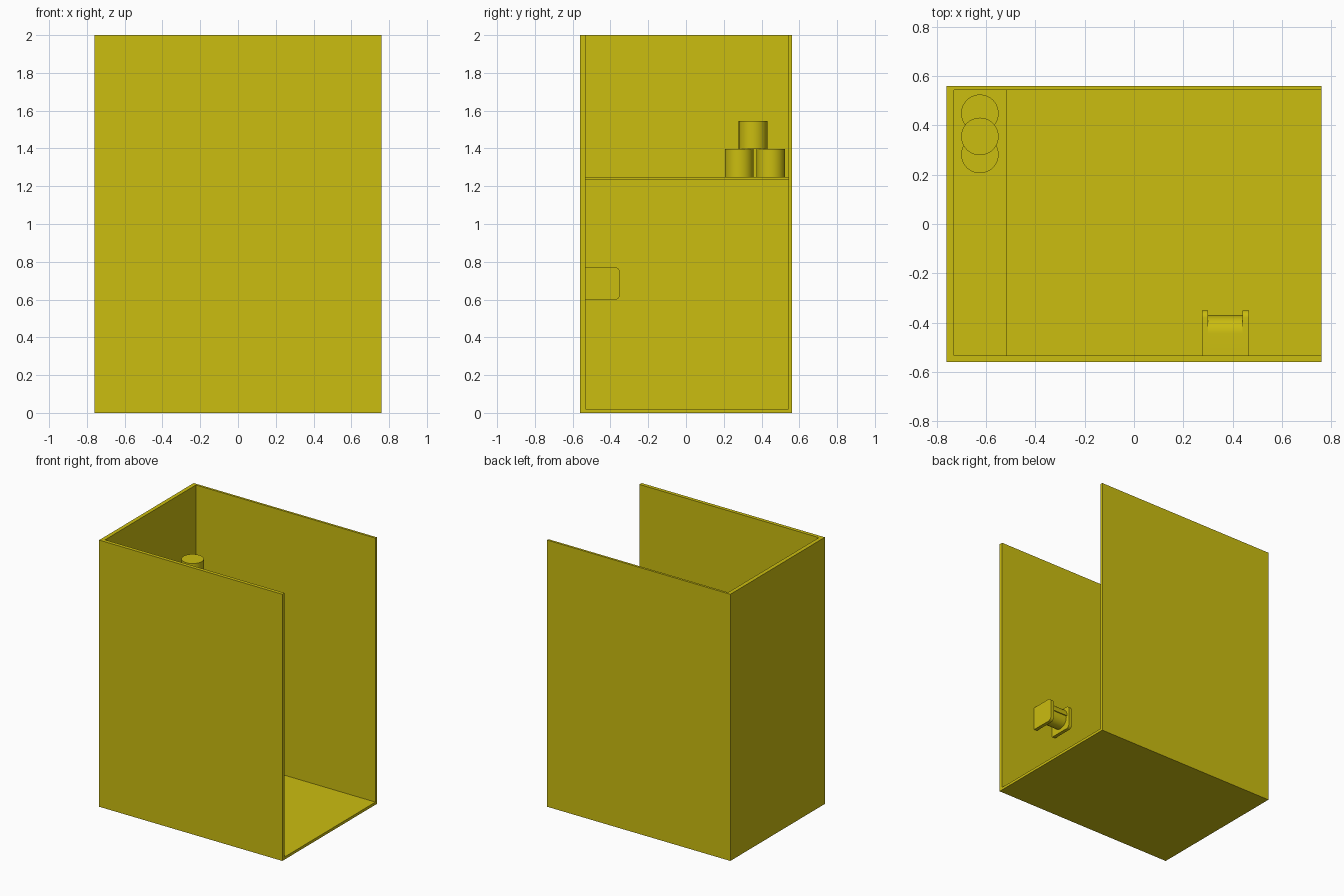
import bpy, bmesh, math
from mathutils import Vector

if "Cube" in bpy.data.objects:
    bpy.data.objects.remove(bpy.data.objects["Cube"])

mat = bpy.data.materials.new("yellow")
mat.diffuse_color = (0.6, 0.51, 0.005, 1)
mat.use_nodes = True
mat.node_tree.nodes["Principled BSDF"].inputs["Base Color"].default_value = mat.diffuse_color


def prism(name, outline, direction, smooth=False):
    """Extrude a closed 3D outline along a direction."""
    bm = bmesh.new()
    face = bm.faces.new([bm.verts.new(p) for p in outline])
    new = bmesh.ops.extrude_face_region(bm, geom=[face])["geom"]
    bmesh.ops.translate(bm, vec=Vector(direction),
                        verts=[g for g in new if isinstance(g, bmesh.types.BMVert)])
    bmesh.ops.recalc_face_normals(bm, faces=bm.faces)
    mesh = bpy.data.meshes.new(name)
    bm.to_mesh(mesh)
    bm.free()
    ob = bpy.data.objects.new(name, mesh)
    bpy.context.collection.objects.link(ob)
    mesh.materials.append(mat)
    if smooth:
        bpy.ops.object.select_all(action='DESELECT')
        ob.select_set(True)
        bpy.context.view_layer.objects.active = ob
        bpy.ops.object.shade_smooth_by_angle(angle=math.radians(35))
    return ob


def arc(cx, cy, r, start, end, n):
    """Points on an arc, angles in degrees."""
    return [(cx + r * math.cos(math.radians(start + (end - start) * i / n)),
             cy + r * math.sin(math.radians(start + (end - start) * i / n)))
            for i in range(n + 1)]


def box(name, x0, x1, y0, y1, z0, z1):
    return prism(name, [(x0, y0, z0), (x1, y0, z0), (x1, y1, z0), (x0, y1, z0)],
                 (0, 0, z1 - z0))


# Stall: U-shaped walls, floor and back shelf
XO, YO = 0.76, 0.56
XI, Y0, Y1 = -0.73, -0.533, 0.543
walls = [(XO, -YO), (-XO, -YO), (-XO, YO), (XO, YO),
         (XO, Y1), (XI, Y1), (XI, Y0), (XO, Y0)]
prism("walls", [(x, y, 0) for x, y in walls], (0, 0, 2))
box("floor", XI, XO, Y0, Y1, 0, 0.02)
box("shelf", XI, -0.515, Y0, Y1, 1.232, 1.25)

# Stacked spare paper rolls
for i, (y, z) in enumerate([(0.282, 1.25), (0.449, 1.25), (0.355, 1.398)]):
    prism(f"spare_roll_{i + 1}",
          [(px, py, z) for px, py in arc(-0.625, y, 0.076, 0, 360, 48)[:-1]],
          (0, 0, 0.148), True)

# Holder side plates with rounded outer corners
plate = ([(Y0, 0.597)] + arc(-0.38, 0.627, 0.03, -90, 0, 8)
         + arc(-0.38, 0.743, 0.03, 0, 90, 8) + [(Y0, 0.773)])
for side, x in (("left", 0.275), ("right", 0.44)):
    prism(f"holder_plate_{side}", [(x, y, z) for y, z in plate], (0.026, 0, 0), True)

# Curved cover over the hanging roll
cover = ([(Y0, 0.773)] + arc(-0.445, 0.698, 0.075, 90, 0, 12)
         + arc(-0.445, 0.698, 0.067, 0, 90, 12) + [(Y0, 0.765)])
prism("holder_cover", [(0.30, y, z) for y, z in cover], (0.141, 0, 0), True)
prism("hanging_roll",
      [(0.30, y, z) for y, z in arc(-0.445, 0.69, 0.065, 0, 360, 40)[:-1]],
      (0.141, 0, 0), True)
